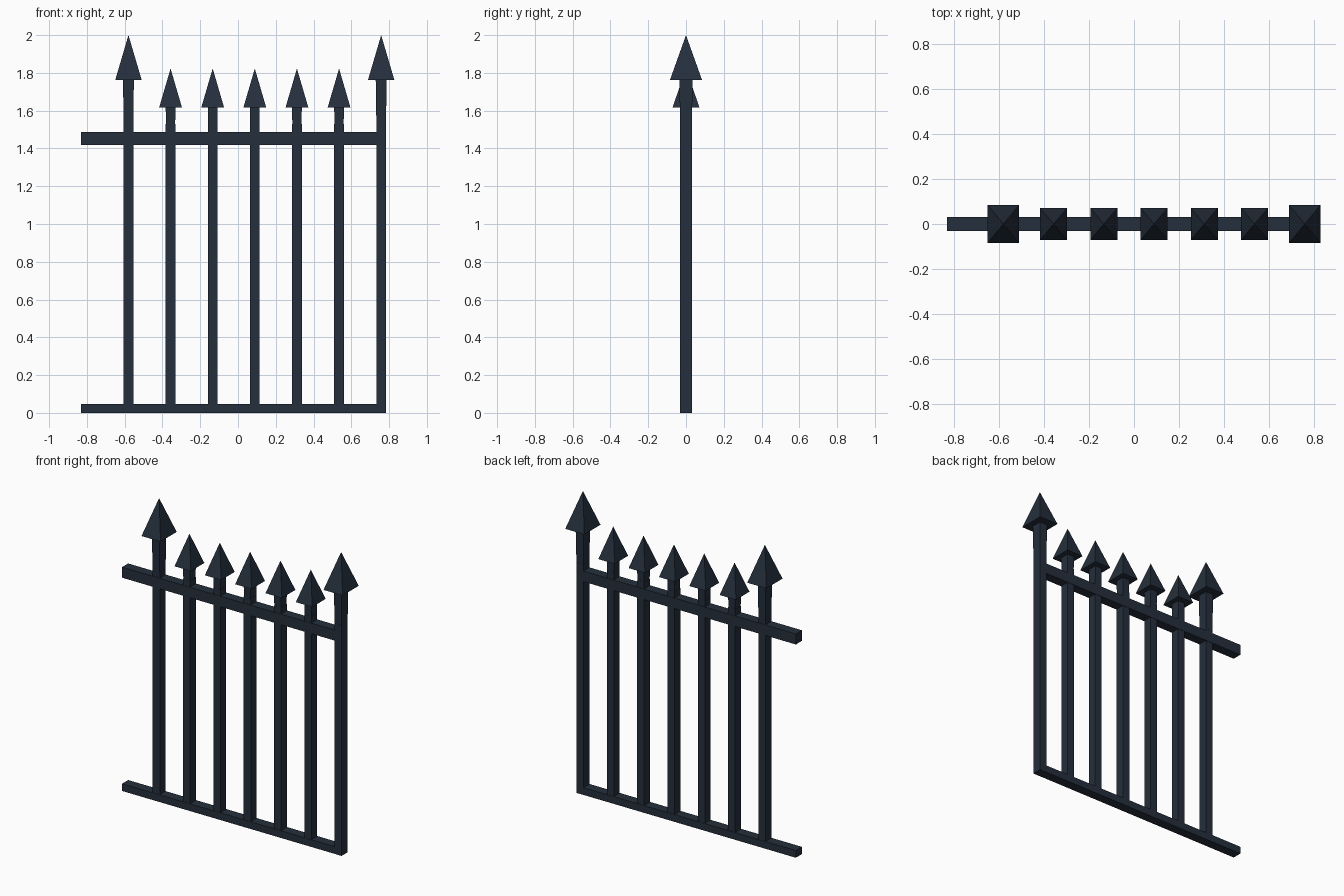
import bpy, bmesh

if "Cube" in bpy.data.objects:
    bpy.data.objects.remove(bpy.data.objects["Cube"])

iron = bpy.data.materials.new("dark blue iron")
iron.diffuse_color = (0.018, 0.028, 0.045, 1)
iron.use_nodes = True
iron.node_tree.nodes["Principled BSDF"].inputs["Base Color"].default_value = iron.diffuse_color


def prism(name, x, z0, z1, bottom, top):
    """Four-sided part from a half-size (x, y) at z0 to one at z1; top None makes a point."""
    bm = bmesh.new()
    corners = [(-1, -1), (1, -1), (1, 1), (-1, 1)]
    low = [bm.verts.new((x + a * bottom[0], b * bottom[1], z0)) for a, b in corners]
    bm.faces.new(low[::-1])
    if top:
        high = [bm.verts.new((x + a * top[0], b * top[1], z1)) for a, b in corners]
        bm.faces.new(high)
        for i in range(4):
            j = (i + 1) % 4
            bm.faces.new((low[i], low[j], high[j], high[i]))
    else:
        tip = bm.verts.new((x, 0, z1))
        for i in range(4):
            bm.faces.new((low[i], low[(i + 1) % 4], tip))
    mesh = bpy.data.meshes.new(name)
    bm.to_mesh(mesh)
    bm.free()
    mesh.materials.append(iron)
    obj = bpy.data.objects.new(name, mesh)
    bpy.context.collection.objects.link(obj)
    return obj


# Horizontal rails, running out past the left bar
left, right = -0.83, 0.783
prism("bottom_rail", (left + right) / 2, 0, 0.048,
      ((right - left) / 2, 0.032), ((right - left) / 2, 0.032))
right = 0.76
prism("top_rail", (left + right) / 2, 1.417, 1.487,
      ((right - left) / 2, 0.032), ((right - left) / 2, 0.032))

# Upright bars, flared necks and spearheads; the end bars are taller
for i in range(7):
    x = -0.58 + i * 0.223
    tall = i in (0, 6)
    head_z, tip_z = (1.762, 2.0) if tall else (1.618, 1.823)
    head = (0.07, 0.085) if tall else (0.06, 0.071)
    shaft = (0.026, 0.0325) if i == 6 else (0.026, 0.030)
    neck = (0.029, 0.035) if tall else (0.026, 0.031)
    prism("upright_bar", x, 0, 1.53, shaft, shaft)
    prism("bar_neck", x, 1.50, head_z + 0.01, (0.025, 0.031) if tall else (0.024, 0.029), neck)
    prism("spearhead", x, head_z, tip_z, head, None)
